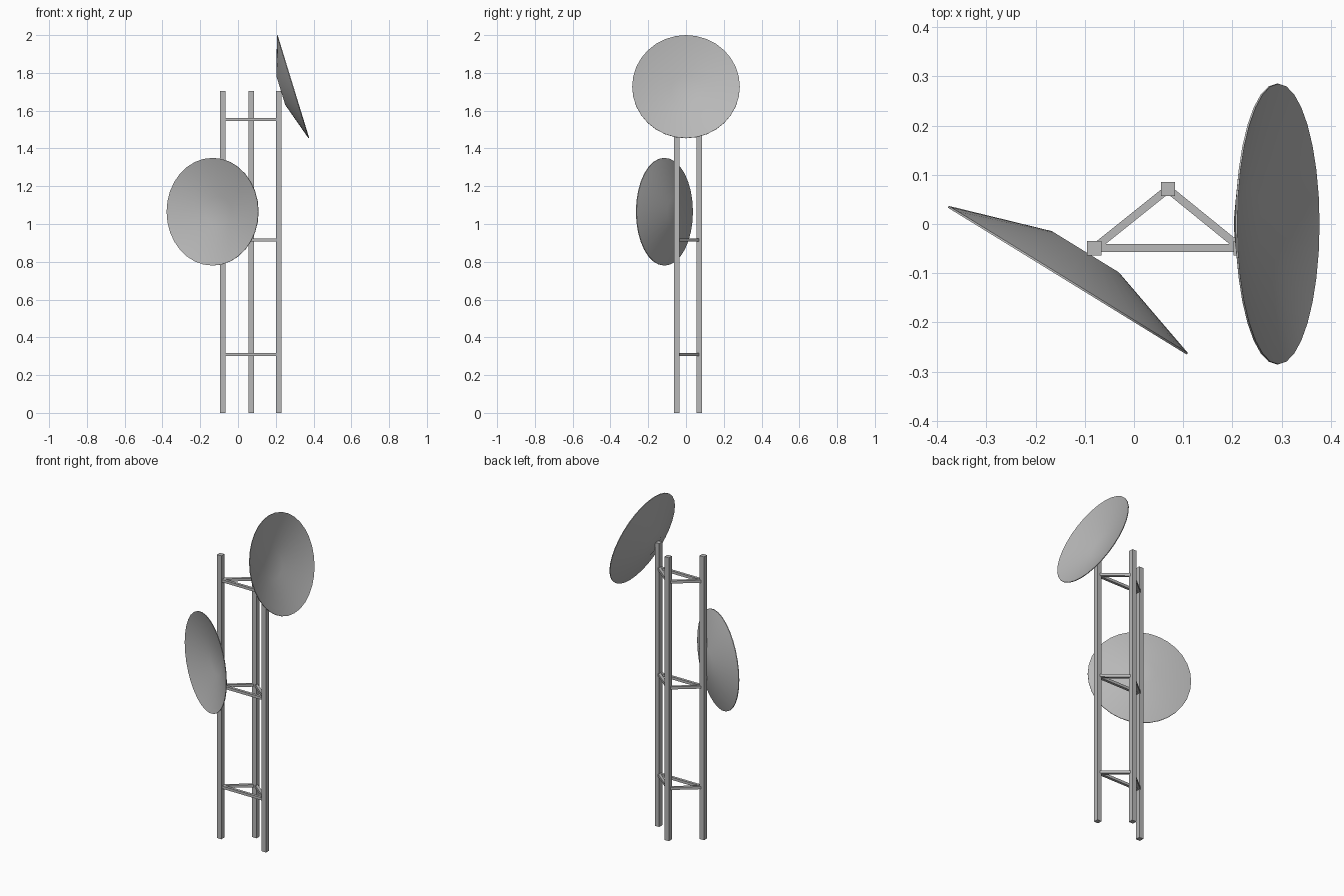
import bpy
import bmesh
import math
from mathutils import Vector, Matrix

cube = bpy.data.objects.get("Cube")
if cube:
    bpy.data.objects.remove(cube, do_unlink=True)

# Single painted metal colour
metal = bpy.data.materials.new("grey_metal")
metal.use_nodes = True
GREY = (0.48, 0.48, 0.48, 1)
metal.diffuse_color = GREY
metal.node_tree.nodes["Principled BSDF"].inputs["Base Color"].default_value = GREY


def add_object(name, bm):
    bmesh.ops.recalc_face_normals(bm, faces=bm.faces)
    mesh = bpy.data.meshes.new(name)
    bm.to_mesh(mesh)
    bm.free()
    mesh.materials.append(metal)
    obj = bpy.data.objects.new(name, mesh)
    bpy.context.collection.objects.link(obj)
    return obj


def beam(name, start, end, width):
    """Square bar running between two points."""
    start, end = Vector(start), Vector(end)
    span = end - start
    bm = bmesh.new()
    bmesh.ops.create_cube(bm, size=1)
    bmesh.ops.scale(bm, vec=(width, width, span.length), verts=bm.verts)
    if span.x or span.y:
        turn = span.to_track_quat('Z', 'Y').to_matrix()
        bmesh.ops.rotate(bm, matrix=turn, verts=bm.verts)
    bmesh.ops.translate(bm, vec=(start + end) / 2, verts=bm.verts)
    return add_object(name, bm)


def dish(name, centre, facing):
    """Hollow shallow dish spun from a thin profile, opening along facing."""
    profile = [(0, -0.07), (0.08, -0.07), (0.285, -0.004),
               (0.285, 0), (0.08, -0.062), (0, -0.062)]
    bm = bmesh.new()
    verts = [bm.verts.new((r, 0, h)) for r, h in profile]
    edges = [bm.edges.new(pair) for pair in zip(verts, verts[1:])]
    bmesh.ops.spin(bm, geom=verts + edges, axis=(0, 0, 1), cent=(0, 0, 0),
                   angle=math.tau, steps=32)
    bmesh.ops.remove_doubles(bm, verts=bm.verts, dist=0.0005)
    obj = add_object(name, bm)
    turn = Vector(facing).to_track_quat('Z', 'Y').to_matrix().to_4x4()
    obj.matrix_world = Matrix.Translation(centre) @ turn
    bpy.ops.object.select_all(action='DESELECT')
    obj.select_set(True)
    bpy.context.view_layer.objects.active = obj
    bpy.ops.object.shade_smooth_by_angle(angle=math.radians(40))
    return obj


# Three upright posts
posts = {"right": (-0.081, -0.049), "back": (0.069, 0.071), "left": (0.217, -0.049)}
for side, (x, y) in posts.items():
    beam(f"{side}_post", (x, y, 0), (x, y, 1.705), 0.029)

# Triangular rings of cross struts
sides = list(posts)
for level, z in zip(("lower", "middle", "upper"), (0.31, 0.915, 1.552)):
    for i, side in enumerate(sides):
        other = sides[(i + 1) % 3]
        beam(f"{level}_strut_{side}_to_{other}",
             (*posts[side], z), (*posts[other], z), 0.016)

# Two antenna dishes
dish("upper_dish", (0.2935, 0, 1.7275), (0.956, 0, 0.293))
dish("lower_dish", (-0.1355, -0.116, 1.065), (-0.524, -0.852, 0))
